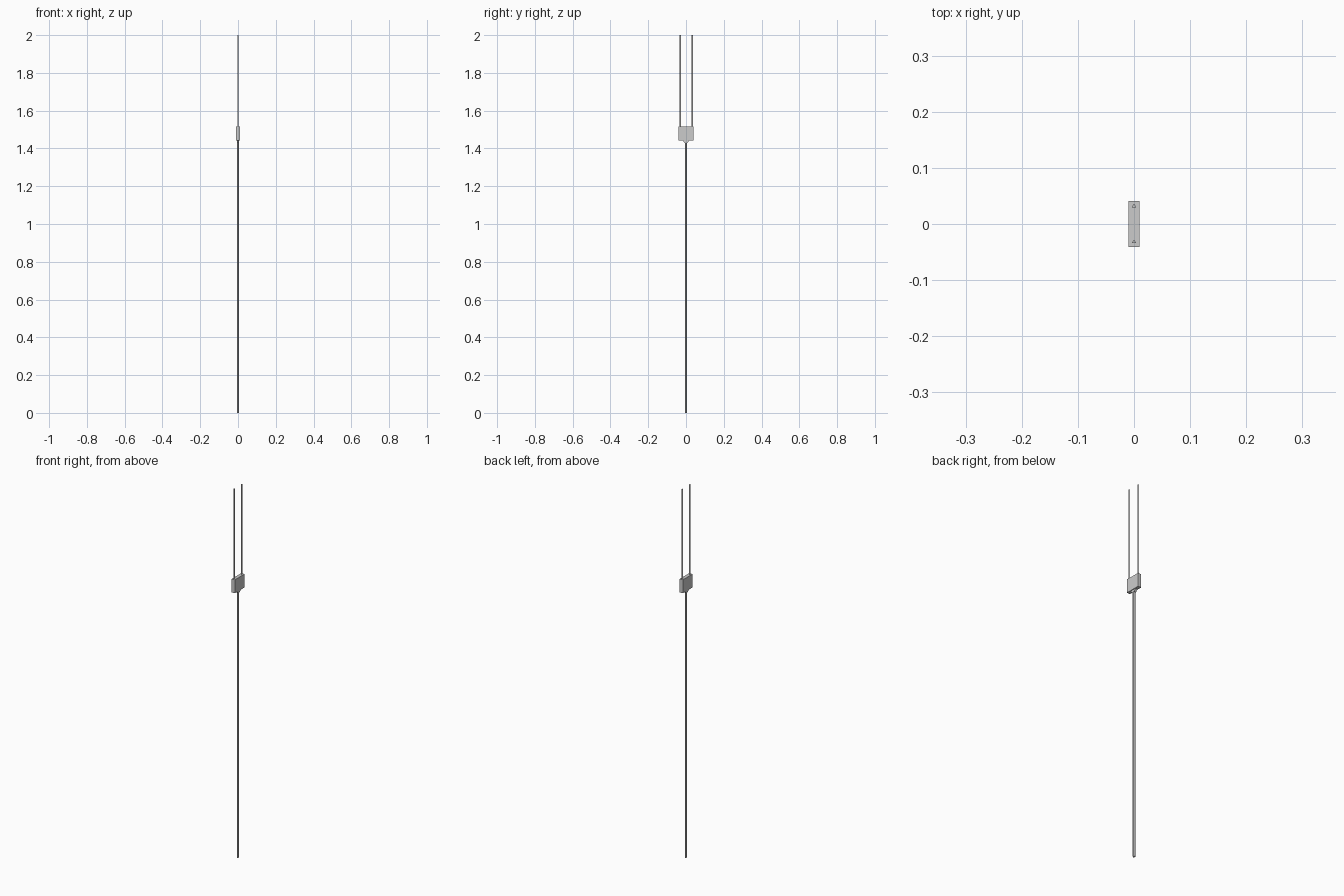
import bpy, bmesh, math
from mathutils import Matrix

if "Cube" in bpy.data.objects:
    bpy.data.objects.remove(bpy.data.objects["Cube"])


def rod(name, sides, radius, y, z0, z1, turn):
    # straight low-poly rod; turn sets where the first corner points
    bm = bmesh.new()
    bmesh.ops.create_cone(bm, cap_ends=True, segments=sides, radius1=radius,
                          radius2=radius, depth=z1 - z0)
    first = max(bm.verts, key=lambda v: v.co.y)
    angle = math.atan2(first.co.y, first.co.x)
    bmesh.ops.rotate(bm, verts=bm.verts, matrix=Matrix.Rotation(turn - angle, 3, 'Z'))
    bmesh.ops.translate(bm, verts=bm.verts, vec=(0, y, (z0 + z1) / 2))
    return finish(name, bm)


def finish(name, bm):
    bmesh.ops.recalc_face_normals(bm, faces=bm.faces)
    mesh = bpy.data.meshes.new(name)
    bm.to_mesh(mesh)
    bm.free()
    obj = bpy.data.objects.new(name, mesh)
    bpy.context.collection.objects.link(obj)
    return obj


def slab(name, profile, half_x):
    # y/z profile extruded along x
    bm = bmesh.new()
    face = bm.faces.new([bm.verts.new((-half_x, y, z)) for y, z in profile])
    ext = bmesh.ops.extrude_face_region(bm, geom=[face])
    moved = [g for g in ext["geom"] if isinstance(g, bmesh.types.BMVert)]
    bmesh.ops.translate(bm, verts=moved, vec=(2 * half_x, 0, 0))
    return finish(name, bm)


# flat body, and the small tapered neck under it
slab("body", [(-0.041, 1.443), (0.041, 1.443), (0.041, 1.515), (-0.041, 1.515)], 0.0098)
slab("neck", [(-0.008, 1.43), (0.008, 1.43), (0.018, 1.443), (-0.018, 1.443)], 0.006)

# long lower stem
rod("stem", 6, 0.006, 0, 0, 1.435, math.pi / 2)

# two triangular upper prongs
for side, y in (("back", 0.032), ("front", -0.032)):
    rod(side + "_prong", 3, 0.0045, y, 1.51, 2.0, math.pi / 2)
